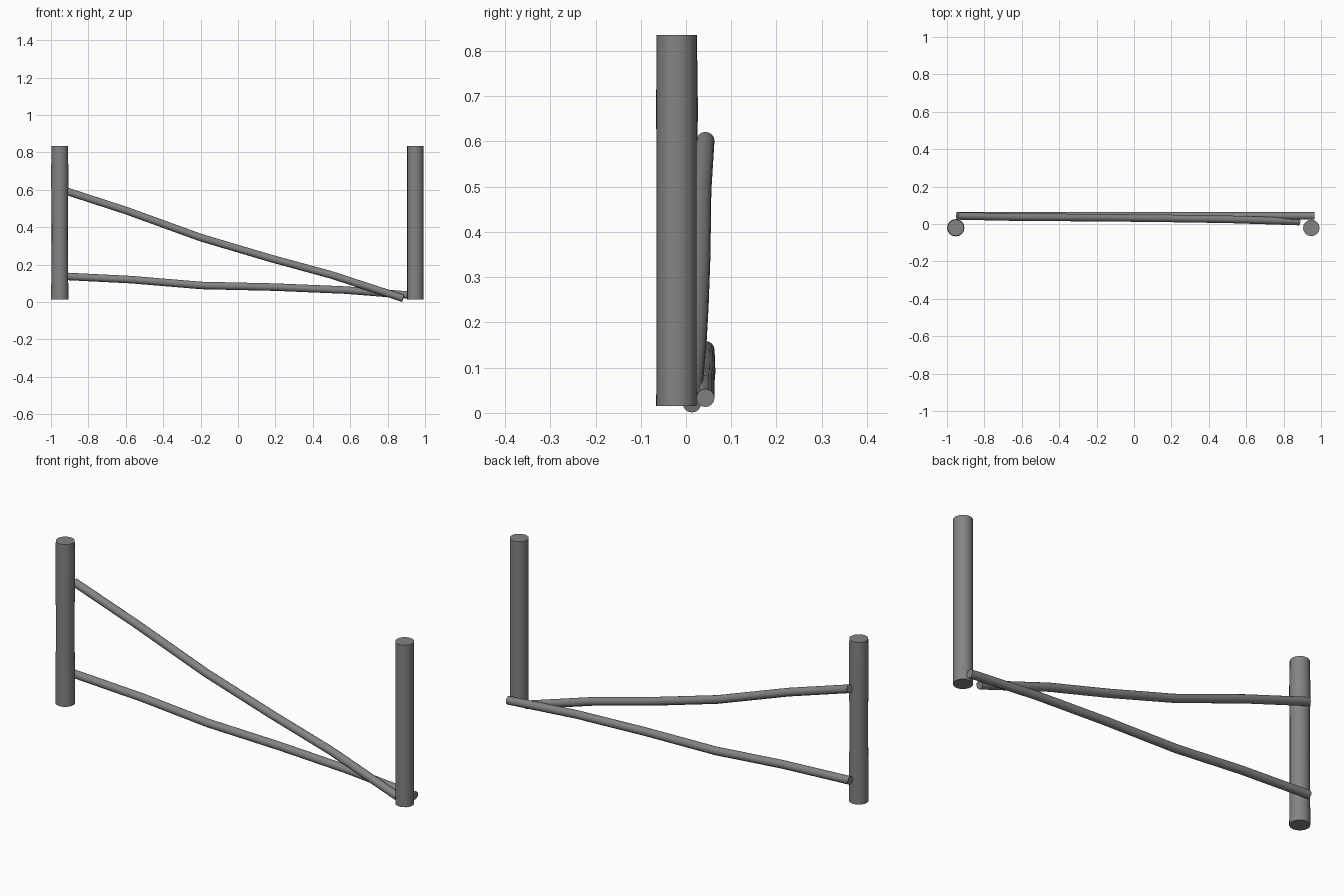
import bpy

cube = bpy.data.objects.get("Cube")
if cube:
    bpy.data.objects.remove(cube, do_unlink=True)

grey = bpy.data.materials.new("weathered grey")
grey.use_nodes = True
colour = (0.23, 0.23, 0.23, 1)
grey.diffuse_color = colour
grey.node_tree.nodes["Principled BSDF"].inputs["Base Color"].default_value = colour


def pole(name, path, radius, scales=None):
    """Round capped pole following a path, with an optional scale per point."""
    curve = bpy.data.curves.new(name, "CURVE")
    curve.dimensions = "3D"
    curve.bevel_depth = radius
    curve.bevel_resolution = 6
    curve.use_fill_caps = True
    spline = curve.splines.new("POLY")
    spline.points.add(len(path) - 1)
    for i, co in enumerate(path):
        spline.points[i].co = (*co, 1)
        spline.points[i].radius = scales[i] if scales else 1
    obj = bpy.data.objects.new(name, curve)
    bpy.context.collection.objects.link(obj)
    bpy.ops.object.select_all(action="DESELECT")
    obj.select_set(True)
    bpy.context.view_layer.objects.active = obj
    bpy.ops.object.convert(target="MESH")
    obj = bpy.context.object
    obj.name = name
    obj.data.materials.clear()
    obj.data.materials.append(grey)
    bpy.ops.object.shade_smooth_by_angle(angle=0.7)


# Upright posts: one straight, one slightly uneven
bottom, top = 0.015, 0.835
pole("left_post", [(0.948, -0.021, bottom), (0.948, -0.021, top)], 0.044)
wobble = [1.02, 1.0, 0.97, 0.98, 1.03, 0.98]
pole("right_post",
     [(-0.953, -0.02, bottom + (top - bottom) * i / 5) for i in range(6)],
     0.045, wobble)

# Fallen rails resting behind the posts
pole("sloping_rail",
     [(-0.945, 0.043, 0.602), (-0.6, 0.036, 0.49), (-0.2, 0.034, 0.345),
      (0.17, 0.03, 0.235), (0.5, 0.025, 0.145), (0.883, 0.013, 0.02)], 0.02)
pole("lower_rail",
     [(-0.949, 0.043, 0.139), (-0.57, 0.044, 0.12), (-0.2, 0.045, 0.089),
      (0.2, 0.044, 0.08), (0.58, 0.043, 0.064), (0.964, 0.043, 0.033)], 0.02)
